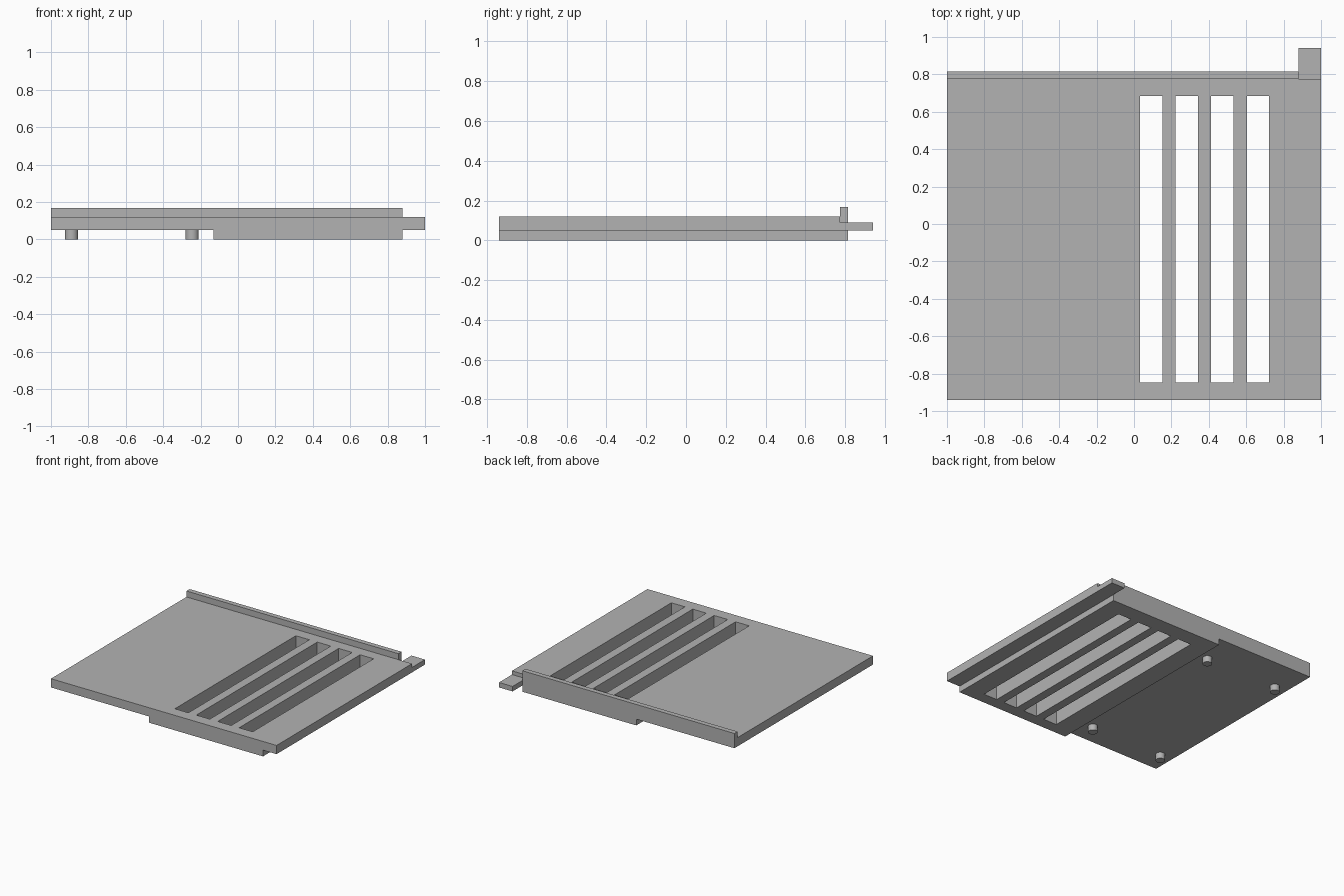
import bpy
import bmesh
from mathutils import Matrix, Vector

cube = bpy.data.objects.get("Cube")
if cube:
    bpy.data.objects.remove(cube, do_unlink=True)

grey = bpy.data.materials.new("plain grey")
grey.use_nodes = True
grey.diffuse_color = (0.45, 0.45, 0.45, 1)
grey.node_tree.nodes["Principled BSDF"].inputs["Base Color"].default_value = (0.45, 0.45, 0.45, 1)


def finish(name, bm):
    bmesh.ops.recalc_face_normals(bm, faces=bm.faces)
    mesh = bpy.data.meshes.new(name)
    bm.to_mesh(mesh)
    bm.free()
    mesh.materials.append(grey)
    obj = bpy.data.objects.new(name, mesh)
    bpy.context.collection.objects.link(obj)
    return obj


def prism(name, profile, y0, y1):
    """Extrude an x-z profile from y0 to y1."""
    bm = bmesh.new()
    face = bm.faces.new([bm.verts.new((x, y0, z)) for x, z in profile])
    new = bmesh.ops.extrude_face_region(bm, geom=[face])["geom"]
    verts = [v for v in new if isinstance(v, bmesh.types.BMVert)]
    bmesh.ops.translate(bm, verts=verts, vec=Vector((0, y1 - y0, 0)))
    return finish(name, bm)


def box(name, x0, x1, y0, y1, z0, z1):
    return prism(name, [(x0, z0), (x1, z0), (x1, z1), (x0, z1)], y0, y1)


def combine(target, tool, operation):
    mod = target.modifiers.new(tool.name, "BOOLEAN")
    mod.object = tool
    mod.operation = operation
    mod.solver = "EXACT"
    bpy.context.view_layer.objects.active = target
    bpy.ops.object.modifier_apply(modifier=mod.name)
    bpy.data.objects.remove(tool, do_unlink=True)


FRONT, LIP, BACK = -0.94, 0.775, 0.815
BASE, EDGE = 0.05, 0.88

# Stepped plate: thin shelf on one side, thicker slotted block on the other
plate = prism("slotted_plate", [
    (-1, BASE), (-0.13, BASE), (-0.13, 0), (EDGE, 0),
    (EDGE, BASE), (1, BASE), (1, 0.12), (-1, 0.12)], FRONT, LIP)

# Raised lip along the back, following the step underneath
lip = prism("back_lip", [
    (-1, BASE), (-0.13, BASE), (-0.13, 0), (EDGE, 0),
    (EDGE, 0.168), (-1, 0.168)], LIP, BACK)
combine(plate, lip, "UNION")

# Thin tab behind the back left corner
tab = box("corner_tab", EDGE, 1, LIP, 0.94, BASE, 0.09)
combine(plate, tab, "UNION")

# Four long slots cut right through
for i in range(4):
    x = 0.033 + 0.19 * i
    slot = box("slot_cutter", x, x + 0.12, -0.847, 0.685, -0.1, 0.3)
    combine(plate, slot, "DIFFERENCE")

# Round feet under the thin side
for side, x in (("right", -0.89), ("inner", -0.245)):
    for end, y in (("front", -0.76), ("back", 0.545)):
        bm = bmesh.new()
        bmesh.ops.create_cone(bm, cap_ends=True, segments=32,
                              radius1=0.035, radius2=0.035, depth=BASE,
                              matrix=Matrix.Translation((x, y, BASE / 2)))
        foot = finish(f"{end}_{side}_foot", bm)
        bpy.ops.object.select_all(action="DESELECT")
        foot.select_set(True)
        bpy.context.view_layer.objects.active = foot
        bpy.ops.object.shade_smooth_by_angle()
